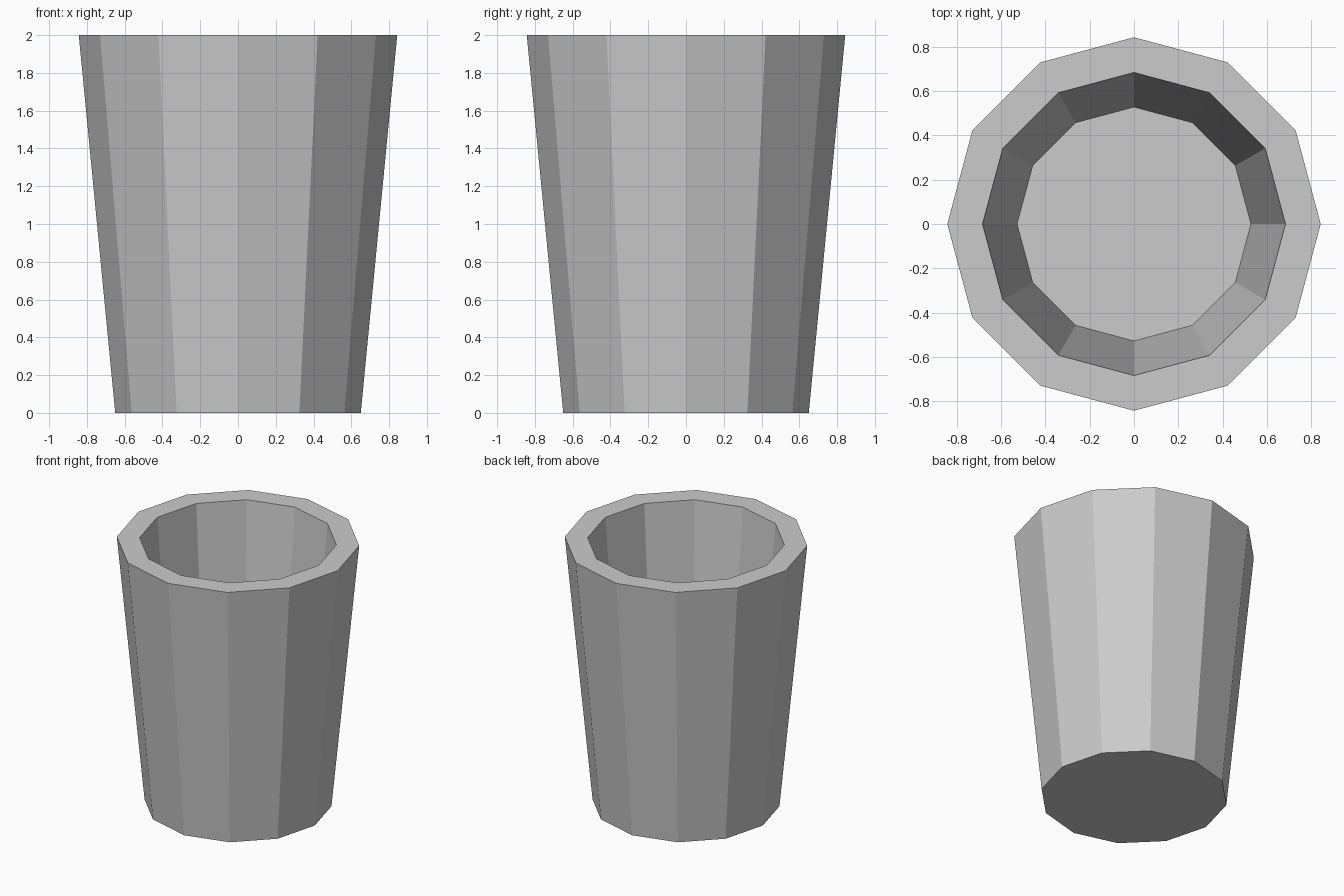
import bpy, bmesh
from math import cos, sin, tau

if "Cube" in bpy.data.objects:
    bpy.data.objects.remove(bpy.data.objects["Cube"])

SIDES = 12
# Profile as (radius, height): outer base, outer rim, inner rim, inner floor
PROFILE = [(0.65, 0.0), (0.843, 2.0), (0.684, 2.0), (0.528, 0.15)]

bm = bmesh.new()


def ring(radius, z):
    return [bm.verts.new((radius * cos(tau * i / SIDES), radius * sin(tau * i / SIDES), z))
            for i in range(SIDES)]


# Tapered walls and flat rim
rings = [ring(r, z) for r, z in PROFILE]
for low, high in zip(rings, rings[1:]):
    for i in range(SIDES):
        j = (i + 1) % SIDES
        bm.faces.new((low[i], low[j], high[j], high[i]))

# Underside and inner floor
bm.faces.new(rings[0][::-1])
bm.faces.new(rings[-1])
bmesh.ops.recalc_face_normals(bm, faces=bm.faces[:])

mesh = bpy.data.meshes.new("cup")
bm.to_mesh(mesh)
bm.free()
bpy.context.collection.objects.link(bpy.data.objects.new("cup", mesh))
